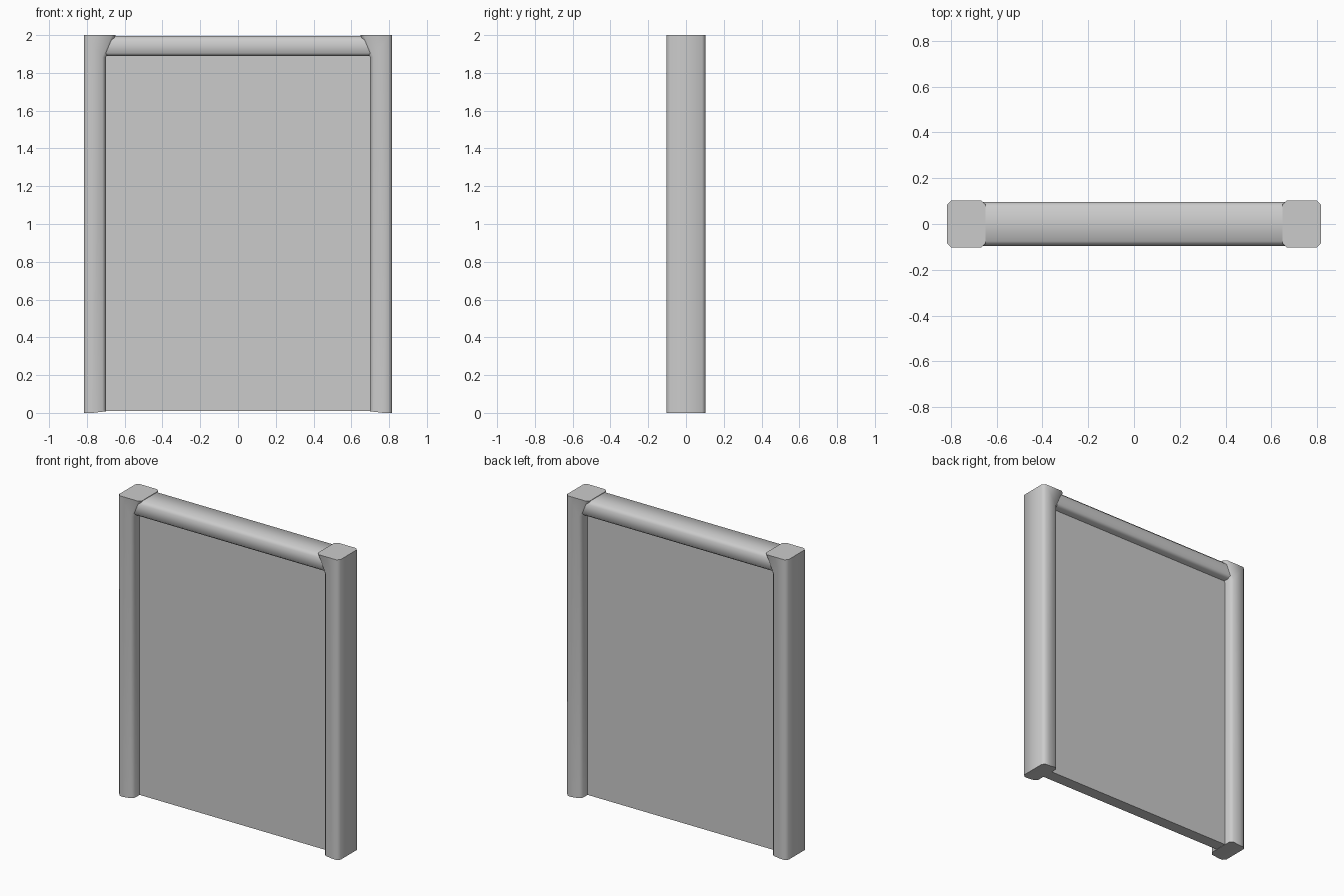
import bpy, bmesh, math

if "Cube" in bpy.data.objects:
    bpy.data.objects.remove(bpy.data.objects["Cube"])


def prism(name, profile, axis_map, half, chamfer=0.0, keep_sharp=None):
    """Extrude a 2D profile symmetrically and chamfer selected edges."""
    bm = bmesh.new()
    verts = [bm.verts.new(axis_map(u, v, -half)) for u, v in profile]
    face = bm.faces.new(verts)
    ext = bmesh.ops.extrude_face_region(bm, geom=[face])
    delta = [b - a for a, b in zip(axis_map(0, 0, -half), axis_map(0, 0, half))]
    bmesh.ops.translate(bm, vec=delta,
                        verts=[g for g in ext["geom"] if isinstance(g, bmesh.types.BMVert)])
    bmesh.ops.recalc_face_normals(bm, faces=bm.faces)
    if chamfer:
        edges = [e for e in bm.edges if not keep_sharp(e)]
        bmesh.ops.bevel(bm, geom=edges, offset=chamfer, segments=1, affect='EDGES')
    mesh = bpy.data.meshes.new(name)
    bm.to_mesh(mesh)
    bm.free()
    obj = bpy.data.objects.new(name, mesh)
    bpy.context.collection.objects.link(obj)
    bpy.context.view_layer.objects.active = obj
    obj.select_set(True)
    bpy.ops.object.shade_smooth_by_angle(angle=math.radians(50))
    obj.select_set(False)
    return obj


def post_sharp(e):
    # only the upright rim edges are chamfered, not the ends
    a, b = e.verts
    return abs(a.co.y - b.co.y) > 0.01 or abs(a.co.z - b.co.z) < 0.05


# Side posts, flared inward at the top to meet the beam
posts = prism("side_posts",
              [(0.816, 0), (0.77, 0), (0.70, 0.008), (0.70, 1.88), (0.648, 2.0), (0.816, 2.0)],
              lambda u, v, w: (u, w, v), 0.103, 0.018, post_sharp)
posts.modifiers.new("mirror", 'MIRROR')

# Top beam, chamfered along its length
prism("top_beam",
      [(-0.095, 1.905), (-0.08, 1.89), (0.08, 1.89), (0.095, 1.905),
       (0.095, 1.975), (0.075, 1.995), (-0.075, 1.995), (-0.095, 1.975)],
      lambda u, v, w: (w, u, v), 0.71)

# Door panel
prism("panel", [(-0.71, 0.01), (0.71, 0.01), (0.71, 1.90), (-0.71, 1.90)],
      lambda u, v, w: (u, w, v), 0.04)
